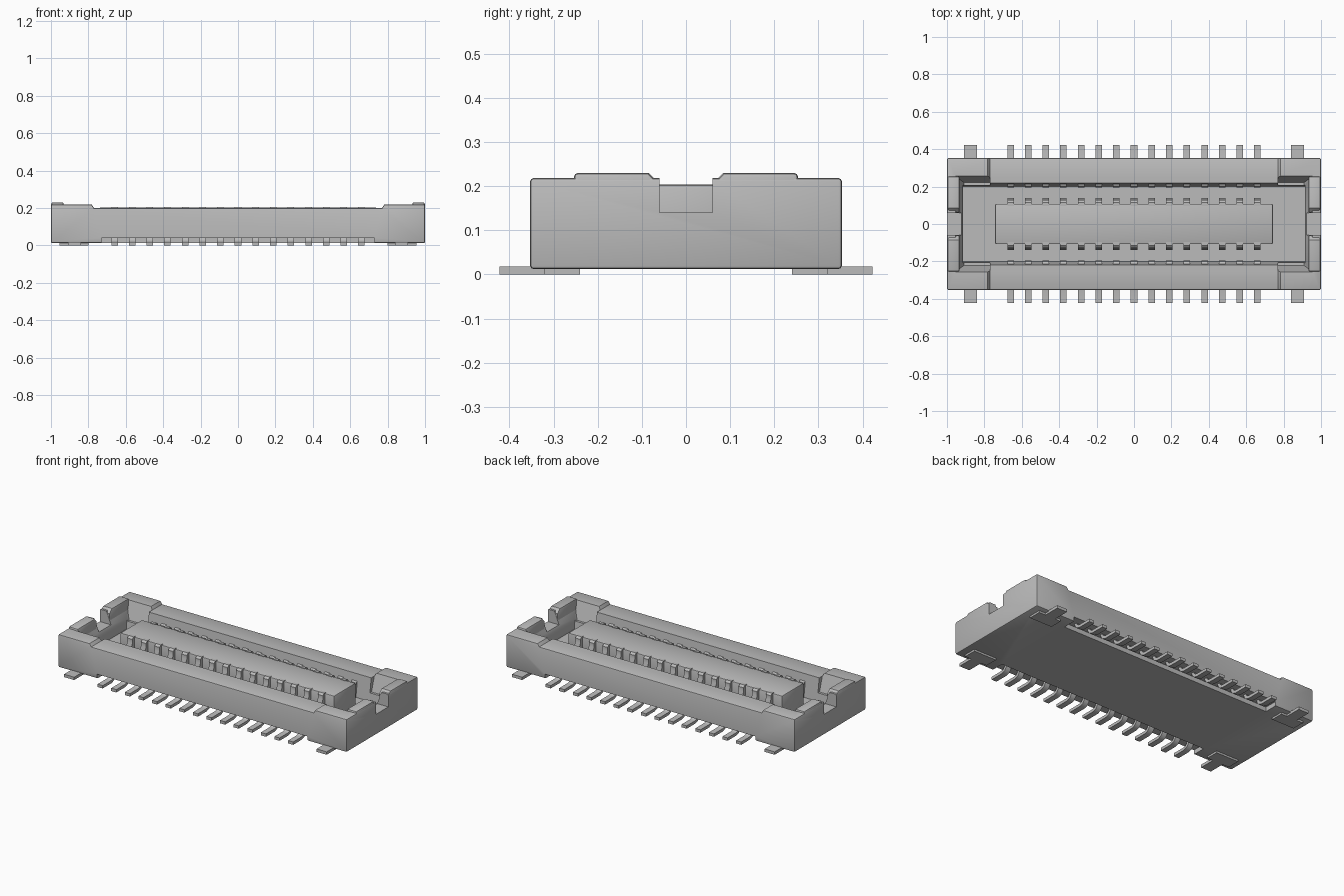
import bpy, bmesh, math
from mathutils import Vector

cube = bpy.data.objects.get("Cube")
if cube:
    bpy.data.objects.remove(cube, do_unlink=True)

grey = bpy.data.materials.new("plain grey")
grey.use_nodes = True
grey.diffuse_color = (0.5, 0.5, 0.5, 1)
grey.node_tree.nodes["Principled BSDF"].inputs["Base Color"].default_value = (0.5, 0.5, 0.5, 1)


def add_object(name, bm):
    bmesh.ops.recalc_face_normals(bm, faces=bm.faces)
    mesh = bpy.data.meshes.new(name)
    bm.to_mesh(mesh)
    bm.free()
    mesh.materials.append(grey)
    ob = bpy.data.objects.new(name, mesh)
    bpy.context.collection.objects.link(ob)
    return ob


def loft(bm, ring_a, ring_b):
    """Closed solid between two matching rings of points."""
    a = [bm.verts.new(p) for p in ring_a]
    b = [bm.verts.new(p) for p in ring_b]
    bm.faces.new(a)
    bm.faces.new(b)
    n = len(a)
    for i in range(n):
        bm.faces.new((a[i], a[(i + 1) % n], b[(i + 1) % n], b[i]))


def add_yz(bm, profile, x0, x1, side=1):
    loft(bm, [(x0, side * y, z) for y, z in profile], [(x1, side * y, z) for y, z in profile])


def add_xz(bm, profile, y0, y1):
    loft(bm, [(x, y0, z) for x, z in profile], [(x, y1, z) for x, z in profile])


def rect(x0, x1, y, z):
    return [(x0, -y, z), (x1, -y, z), (x1, y, z), (x0, y, z)]


def box(bm, x0, x1, y0, y1, z0, z1):
    add_yz(bm, [(y0, z0), (y1, z0), (y1, z1), (y0, z1)], x0, x1)


def apply(ob, mod):
    bpy.ops.object.select_all(action='DESELECT')
    bpy.context.view_layer.objects.active = ob
    ob.select_set(True)
    bpy.ops.object.modifier_apply(modifier=mod.name)


def bevel(ob, width, segments=2, angle=60):
    m = ob.modifiers.new("Bevel", 'BEVEL')
    m.width, m.segments = width, segments
    m.limit_method, m.angle_limit = 'ANGLE', math.radians(angle)
    apply(ob, m)


def cut(ob, bm):
    cutter = add_object("cutter", bm)
    cutter.hide_render = True
    m = ob.modifiers.new("Cut", 'BOOLEAN')
    m.object, m.operation, m.solver = cutter, 'DIFFERENCE', 'EXACT'
    apply(ob, m)
    bpy.data.objects.remove(cutter, do_unlink=True)


def smooth(ob, angle=35):
    bpy.ops.object.select_all(action='DESELECT')
    bpy.context.view_layer.objects.active = ob
    ob.select_set(True)
    bpy.ops.object.shade_smooth_by_angle(angle=math.radians(angle))


# Housing: long block with raised ends
bm = bmesh.new()
add_xz(bm, [(-1, .012), (1, .012), (1, .218), (.782, .218), (.77, .2),
            (-.77, .2), (-.782, .218), (-1, .218)], -.353, .353)
housing = add_object("housing", bm)
bevel(housing, .008)

# Main cavity with slightly flared long walls
bm = bmesh.new()
loft(bm, rect(-.915, .915, .2, .06), rect(-.915, .915, .225, .25))
cut(housing, bm)

# Funnel openings and centre notches at both ends
for s in (-1, 1):
    bm = bmesh.new()
    loft(bm, rect(s * .77, s * .91, .222, .11), rect(s * .77, s * .957, .258, .225))
    cut(housing, bm)
    bm = bmesh.new()
    box(bm, s * .88, s * 1.1, -.06, .06, .14, .3)
    cut(housing, bm)

# Undercuts above the soldering legs
for s in (-1, 1):
    bm = bmesh.new()
    box(bm, -.73, .73, s * .27, s * .4, -.05, .04)
    cut(housing, bm)
smooth(housing)

# Raised guide lips beside each end notch
bm = bmesh.new()
for sx in (-1, 1):
    for sy in (-1, 1):
        add_yz(bm, [(.061, .13), (.061, .206), (.085, .23), (.254, .23), (.254, .13)],
               sx * .932, sx * .9985, sy)
lips = add_object("guide_lips", bm)
bevel(lips, .01)
smooth(lips)

# Centre island
bm = bmesh.new()
box(bm, -.742, .742, -.108, .108, .05, .203)
island = add_object("centre_island", bm)
bevel(island, .008)
smooth(island)

# Contacts: legs, island springs and wall bumps, fifteen per side
PITCH, HALF = .0943, .0175
leg = [(.422, 0), (.335, 0), (.31, .008), (.297, .025), (.29, .045), (.24, .045),
       (.24, .055), (.3, .055), (.313, .032), (.325, .021), (.34, .018), (.422, .018)]
spring = [(.095, .05), (.095, .206), (.115, .206), (.128, .195), (.128, .17),
          (.138, .15), (.138, .115), (.122, .09), (.122, .05)]
bump = [(.23, .05), (.196, .05), (.194, .12), (.2, .15), (.23, .165)]
for name, profile in (("soldering_legs", leg), ("island_springs", spring), ("wall_contacts", bump)):
    bm = bmesh.new()
    for side in (-1, 1):
        for i in range(-7, 8):
            add_yz(bm, profile, i * PITCH - HALF, i * PITCH + HALF, side)
    smooth(add_object(name, bm))

# Anchor tabs: T-shaped plates at the four corners
bm = bmesh.new()
for sx in (-1, 1):
    for sy in (-1, 1):
        box(bm, sx * .84, sx * .91, sy * .3, sy * .422, 0, .018)
        box(bm, sx * .8, sx * .955, sy * .24, sy * .32, 0, .016)
add_object("anchor_tabs", bm)
